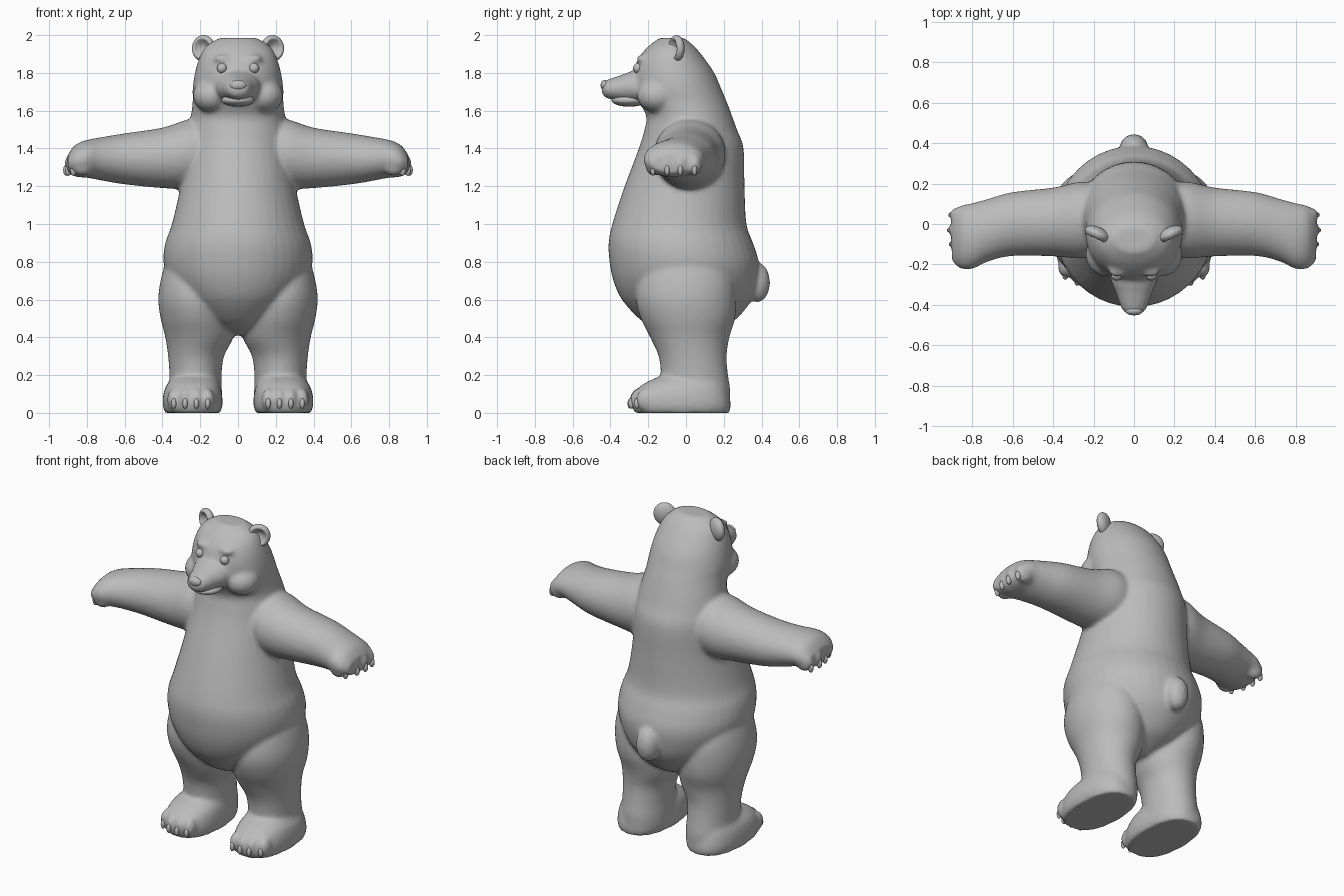
import bpy, bmesh, math
from mathutils import Matrix, Vector

cube = bpy.data.objects.get("Cube")
if cube:
    bpy.data.objects.remove(cube)

# One plain grey for everything
grey = bpy.data.materials.new("plain_grey")
grey.use_nodes = True
colour = (0.5, 0.5, 0.5, 1)
grey.diffuse_color = colour
grey.node_tree.nodes["Principled BSDF"].inputs["Base Color"].default_value = colour
SIDES = {"left": 1, "right": -1}


def finish(name, bm):
    """Turn a bmesh into a smooth-shaded object."""
    bmesh.ops.recalc_face_normals(bm, faces=bm.faces)
    for face in bm.faces:
        face.smooth = True
    mesh = bpy.data.meshes.new(name)
    bm.to_mesh(mesh)
    bm.free()
    mesh.materials.append(grey)
    obj = bpy.data.objects.new(name, mesh)
    bpy.context.collection.objects.link(obj)
    return obj


def ellipsoid(bm, centre, radii, detail=24):
    matrix = Matrix.Translation(centre) @ Matrix.Diagonal((*radii, 1))
    return bmesh.ops.create_uvsphere(bm, u_segments=detail, v_segments=detail // 2,
                                     radius=1, matrix=matrix)["verts"]


def blend(a, b, c, d, t):
    """Catmull-Rom step between b and c."""
    return 0.5 * (2 * b + (c - a) * t + (2 * a - 5 * b + 4 * c - d) * t * t
                  + (3 * b - a - 3 * c + d) * t ** 3)


def loft(bm, rows, axis, side=1, square=2, steps=4, count=40):
    """Skin ellipses along an axis; rows are (position, centre u, centre v, radius u, radius v)."""
    padded = [rows[0], *rows, rows[-1]]
    smooth = []
    for i in range(len(rows) - 1):
        for k in range(steps):
            smooth.append([blend(*vals, k / steps) for vals in zip(*padded[i:i + 4])])
    smooth.append(rows[-1])
    rings = []
    for pos, cu, cv, ru, rv in smooth:
        ring = []
        for k in range(count):
            angle = math.tau * k / count
            u, v = (math.copysign(abs(w) ** (2 / square), w)
                    for w in (math.cos(angle), math.sin(angle)))
            u, v = cu + ru * u, cv + rv * v
            x, y, z = {"x": (pos, u, v), "y": (u, pos, v), "z": (u, v, pos)}[axis]
            ring.append(bm.verts.new((x * side, y, z)))
        rings.append(ring)
    for low, high in zip(rings, rings[1:]):
        for k in range(count):
            n = (k + 1) % count
            bm.faces.new((low[k], low[n], high[n], high[k]))
    bm.faces.new(rings[0])
    bm.faces.new(rings[-1])


body = bmesh.new()

# Torso, neck and skull: height, front, back, half width
outline = [
    (.41, -.06, .1, .06), (.45, -.17, .19, .14), (.5, -.25, .27, .21),
    (.6, -.34, .35, .31), (.7, -.385, .38, .37), (.8, -.405, .385, .395),
    (.9, -.41, .355, .385), (1, -.39, .32, .35), (1.2, -.325, .31, .305),
    (1.4, -.25, .305, .28), (1.5, -.22, .27, .265), (1.57, -.21, .245, .25),
    (1.65, -.25, .215, .24), (1.72, -.28, .185, .24), (1.8, -.28, .15, .228),
    (1.88, -.25, .095, .205), (1.94, -.2, .045, .17), (1.985, -.14, -.01, .1)]
loft(body, [(z, 0, (f + b) / 2, w, (b - f) / 2) for z, f, b, w in outline], "z")

# Muzzle
loft(body, [(-.2, 0, 1.72, .13, .09), (-.28, 0, 1.725, .115, .085),
            (-.34, 0, 1.72, .09, .07), (-.4, 0, 1.715, .07, .055),
            (-.435, 0, 1.715, .05, .04), (-.445, 0, 1.715, .02, .02)], "y")

# Tail
ellipsoid(body, (0, .38, .69), (.07, .065, .105))

arm = [(.1, .02, 1.37, .16, .17), (.25, .02, 1.37, .19, .185), (.4, .01, 1.35, .17, .16),
       (.6, 0, 1.345, .158, .135), (.72, -.03, 1.345, .155, .115),
       (.8, -.06, 1.345, .163, .1), (.86, -.065, 1.335, .155, .085),
       (.9, -.065, 1.32, .12, .05)]
leg = [(.05, .225, .05, .14, .185), (.12, .225, .05, .14, .185), (.2, .225, .045, .138, .178),
       (.3, .222, .035, .148, .18), (.4, .205, .02, .18, .21), (.5, .215, .01, .195, .25),
       (.6, .225, 0, .197, .265), (.7, .24, 0, .17, .25), (.8, .25, 0, .13, .2),
       (.88, .25, 0, .08, .12)]
foot = [(0, .24, -.02, .145, .25), (.04, .24, -.025, .158, .262), (.1, .24, -.025, .155, .25),
        (.15, .237, -.01, .14, .22), (.19, .23, .02, .11, .17)]
fingers = [(.825, -.175), (.852, -.1), (.862, -.03), (.855, .045)]
toes = [(.16, -.24), (.22, -.25), (.28, -.245), (.34, -.215)]

for side in SIDES.values():
    loft(body, arm, "x", side)
    loft(body, leg, "z", side)
    loft(body, foot, "z", side, square=2.4)
    for x, y in fingers:
        ellipsoid(body, (side * x, y, 1.315), (.06, .04, .06))
    for x, y in toes:
        ellipsoid(body, (side * x, y, .07), (.035, .05, .06))
    # Cheek and brow
    ellipsoid(body, (side * .14, -.15, 1.68), (.1, .11, .09))
    ellipsoid(body, (side * .08, -.225, 1.875), (.05, .04, .022))

# Fuse the parts into one soft skin
skin = finish("bear_body", body)
fuse = skin.modifiers.new("fuse", "REMESH")
fuse.mode = "VOXEL"
fuse.voxel_size = 0.012
fuse.use_smooth_shade = True
soften = skin.modifiers.new("soften", "SMOOTH")
soften.factor = 0.5
soften.iterations = 8

# Lower jaw and nose
for name, centre, radii in (("lower_jaw", (0, -.3, 1.655), (.088, .095, .034)),
                            ("nose", (0, -.43, 1.735), (.044, .022, .028))):
    bm = bmesh.new()
    ellipsoid(bm, centre, radii)
    finish(name, bm)

for label, side in SIDES.items():
    # Eye
    bm = bmesh.new()
    ellipsoid(bm, (side * .085, -.255, 1.825), (.027, .025, .027))
    finish(label + "_eye", bm)

    # Ear with a hollow front, turned outward
    bm = bmesh.new()
    width, depth, height = .066, .036, .07
    verts = ellipsoid(bm, (0, 0, 0), (width, depth, height), 48)
    turn = Matrix.Rotation(math.radians(25) * side, 3, "Z")
    for v in verts:
        reach = math.hypot(v.co.x / width, v.co.z / height) / 0.75
        if v.co.y < 0 and reach < 1:
            v.co.y += 0.045 * (1 - reach ** 2)
        v.co = turn @ v.co + Vector((side * .182, -.05, 1.93))
    finish(label + "_ear", bm)

    # Claws
    bm = bmesh.new()
    for x, y in fingers:
        ellipsoid(bm, (side * (x + .046), y, 1.285), (.018, .014, .03), 12)
    finish(label + "_hand_claws", bm)
    bm = bmesh.new()
    for x, y in toes:
        ellipsoid(bm, (side * x, y - .045, .05), (.014, .015, .028), 12)
    finish(label + "_foot_claws", bm)
